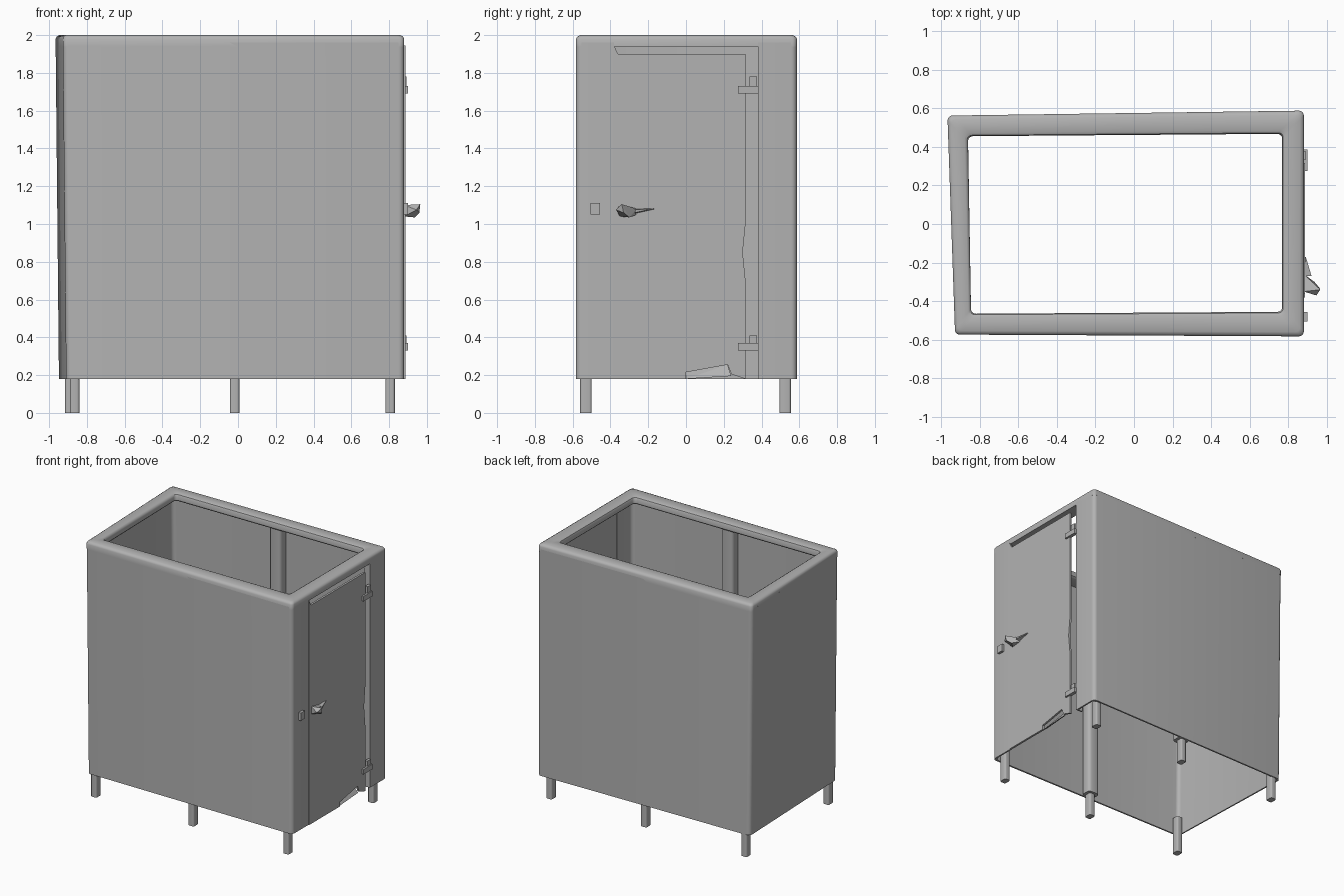
import bpy, bmesh, math
from mathutils import Vector

if "Cube" in bpy.data.objects:
    bpy.data.objects.remove(bpy.data.objects["Cube"])

grey = bpy.data.materials.new("plain grey")
grey.diffuse_color = (0.45, 0.45, 0.45, 1)
grey.use_nodes = True
grey.node_tree.nodes["Principled BSDF"].inputs["Base Color"].default_value = grey.diffuse_color

BOTTOM, TOP = 0.18, 2.0
RIM = 0.11
# footprint corners, slightly skewed: outer x, y, opening x, y, sign x, sign y
CORNERS = [(0.88, 0.587, 0.768, 0.467, 1, 1), (-0.966, 0.562, -0.86, 0.455, -1, 1),
           (-0.928, -0.573, -0.845, -0.465, -1, -1), (0.88, -0.582, 0.768, -0.455, 1, -1)]


def finish(name, bm, smooth=True):
    bmesh.ops.recalc_face_normals(bm, faces=bm.faces)
    me = bpy.data.meshes.new(name)
    bm.to_mesh(me)
    bm.free()
    me.materials.append(grey)
    ob = bpy.data.objects.new(name, me)
    bpy.context.collection.objects.link(ob)
    if smooth:
        bpy.ops.object.select_all(action='DESELECT')
        ob.select_set(True)
        bpy.context.view_layer.objects.active = ob
        bpy.ops.object.shade_smooth_by_angle(angle=math.radians(40))
    return ob


def outline(inset, z, radius, steps=5):
    """Rounded footprint, moved from the outer corners towards the opening."""
    pts = []
    t = inset / RIM
    for i, (x, y, ix, iy, sx, sy) in enumerate(CORNERS):
        x, y = x + (ix - x) * t, y + (iy - y) * t
        if sx < 0:
            x += 0.018 * (TOP - z) / (TOP - BOTTOM)
        cx, cy = x - sx * radius, y - sy * radius
        for k in range(steps + 1):
            a = math.radians(90 * i + 90 * k / steps)
            pts.append(Vector((cx + radius * math.cos(a), cy + radius * math.sin(a), z)))
    return pts


def sweep(name, rings, closed):
    """Join parallel rings of points into a tube-like solid."""
    bm = bmesh.new()
    vs = [[bm.verts.new(p) for p in ring] for ring in rings]
    n, m = len(rings[0]), len(rings)
    for j in range(m):
        a, b = vs[j], vs[(j + 1) % m]
        for i in range(n if closed else n - 1):
            k = (i + 1) % n
            bm.faces.new((a[i], a[k], b[k], b[i]))
    if not closed:
        bm.faces.new([r[0] for r in vs])
        bm.faces.new([r[-1] for r in vs])
    return finish(name, bm)


def box(name, x0, x1, y0, y1, z0, z1, bevel=0.0):
    bm = bmesh.new()
    bmesh.ops.create_cube(bm, size=1)
    for v in bm.verts:
        v.co = Vector(((x0 + x1) / 2 + v.co.x * (x1 - x0),
                       (y0 + y1) / 2 + v.co.y * (y1 - y0),
                       (z0 + z1) / 2 + v.co.z * (z1 - z0)))
    if bevel:
        edges = [e for e in bm.edges if abs(e.verts[0].co.z - e.verts[1].co.z) > 1e-4]
        bmesh.ops.bevel(bm, geom=edges, offset=bevel, segments=3, affect='EDGES', profile=0.5)
    return finish(name, bm)


def hull(name, pts):
    bm = bmesh.new()
    for p in pts:
        bm.verts.new(p)
    bmesh.ops.convex_hull(bm, input=bm.verts)
    return finish(name, bm, smooth=False)


def plate(name, x0, x1, yz):
    """Flat panel facing +x, cut to a y-z profile."""
    bm = bmesh.new()
    f = bm.faces.new([bm.verts.new((x0, y, z)) for y, z in yz])
    r = bmesh.ops.extrude_face_region(bm, geom=[f])
    for v in r["geom"]:
        if isinstance(v, bmesh.types.BMVert):
            v.co.x = x1
    return finish(name, bm, smooth=False)


# thin wall wrapping around from the hinge side to the latch side of the doorway
wall = []
for inset, z in [(0.0, BOTTOM), (0.0, 1.96), (0.012, 1.96), (0.012, BOTTOM)]:
    x = 0.88 - inset
    wall.append([Vector((x, 0.38, z))] + outline(inset, z, 0.03) + [Vector((x, -0.38, z))])
sweep("walls", wall, False)

# wide rounded rim around the open top
rim = [(0.0, 1.94), (0.0, 1.98), (0.006, 1.992), (0.02, 2.0), (0.092, 2.0),
       (0.105, 1.993), (RIM, 1.98), (RIM, 1.95), (0.1, 1.94)]
sweep("top_rim", [outline(i, z, 0.025) for i, z in rim], True)

# folded edge of the panel beside the hinge gap
box("hinge_side_return", 0.83, 0.875, 0.38, 0.392, BOTTOM, 1.95)

# door with a notch in its lower edge, and the flap bent in behind it
plate("door", 0.87, 0.886, [(-0.381, BOTTOM), (0.0, BOTTOM), (0.0, 0.215), (0.22, 0.255),
                            (0.24, 0.205), (0.315, 0.18), (0.315, 0.7), (0.3, 0.85),
                            (0.315, 1.0), (0.315, 1.90), (-0.36, 1.90), (-0.381, 1.945)])
hull("door_bottom_flap", [(x + dx, y, z) for dx in (0, 0.008) for x, y, z in
                          [(0.83, 0.0, 0.215), (0.83, 0.22, 0.255),
                           (0.87, 0.0, BOTTOM), (0.87, 0.24, 0.195)]])

# hinges bridging the gap
for label, z, h in (("upper", 1.69, 0.09), ("lower", 0.33, 0.08)):
    box(label + "_hinge_leaf", 0.872, 0.9, 0.275, 0.385, z, z + 0.04)
    box(label + "_hinge_pin", 0.87, 0.892, 0.335, 0.375, z + 0.02, z + h)

# lever handle with a thin tip, and square latch plate
hull("door_handle", [(0.88, -0.35, 1.04), (0.88, -0.35, 1.10), (0.88, -0.26, 1.05),
                     (0.88, -0.26, 1.08), (0.965, -0.34, 1.105), (0.945, -0.37, 1.075),
                     (0.935, -0.30, 1.035), (0.96, -0.33, 1.06)])
hull("door_handle_tip", [(0.88, -0.27, 1.055), (0.88, -0.27, 1.08), (0.92, -0.27, 1.06),
                         (0.92, -0.27, 1.075), (0.886, -0.17, 1.078), (0.89, -0.17, 1.082)])
box("latch_plate", 0.875, 0.9, -0.505, -0.455, 1.05, 1.11)

# legs, and the inner posts on the two long walls
for side, y, lx in (("front", -0.53, -0.865), ("back", 0.525, -0.89)):
    for label, x in (("left", lx), ("middle", -0.018), ("right", 0.805)):
        box(f"{side}_{label}_leg", x - 0.025, x + 0.025, y - 0.03, y + 0.03, 0, 0.3, 0.012)
    s = 1 if y > 0 else -1
    ya, yb = sorted((s * 0.48, s * 0.565))
    box(side + "_inner_post", -0.068, 0.032, ya, yb, BOTTOM + 0.005, 1.95, 0.025)
